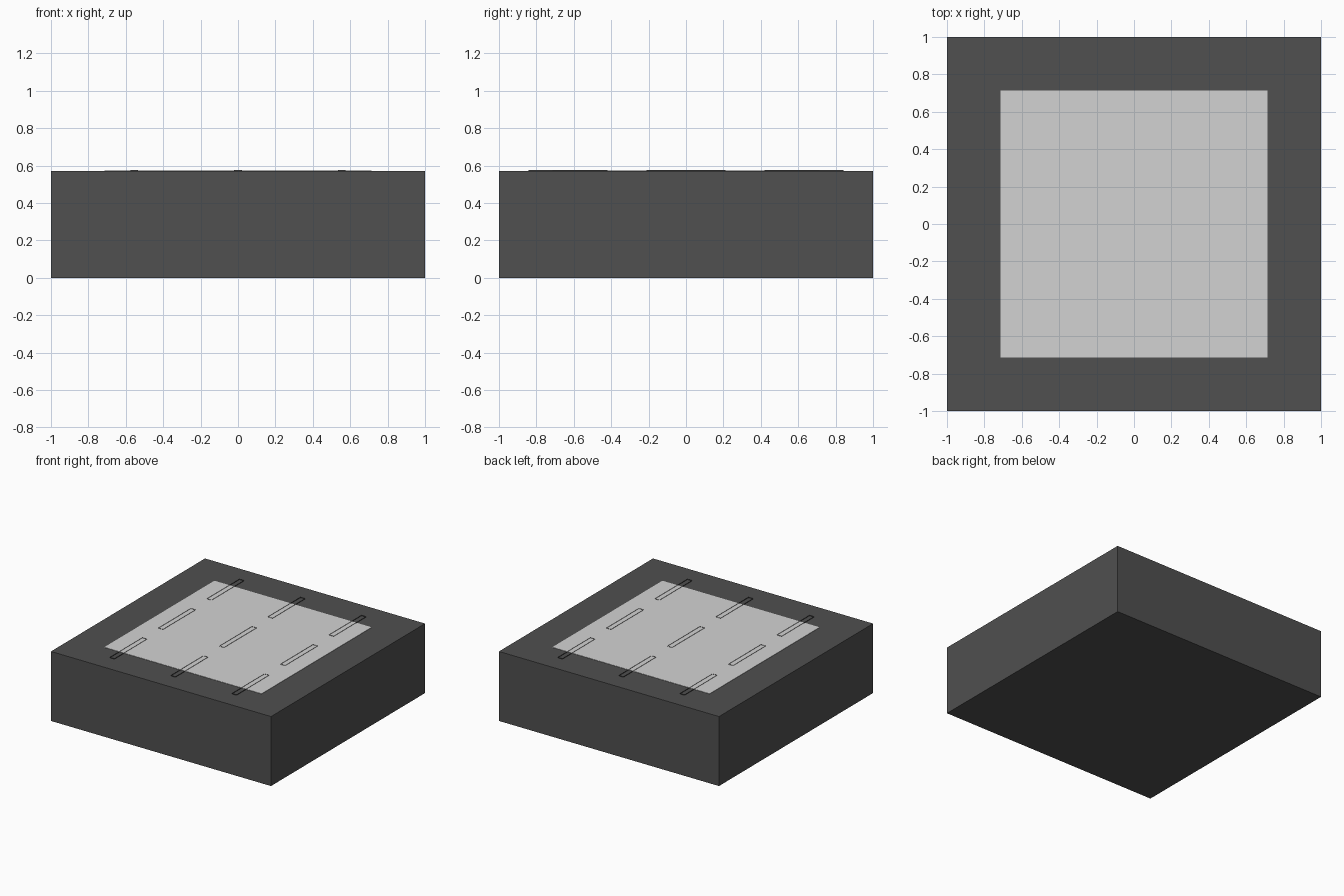
import bpy, bmesh

if "Cube" in bpy.data.objects:
    bpy.data.objects.remove(bpy.data.objects["Cube"])


def material(name, v):
    m = bpy.data.materials.new(name)
    m.diffuse_color = (v, v, v, 1)
    m.use_nodes = True
    m.node_tree.nodes["Principled BSDF"].inputs["Base Color"].default_value = m.diffuse_color
    return m


dark = material("dark grey", 0.08)
light = material("light grey", 0.65)


def block(name, center, size, mat, walls_only=False):
    bm = bmesh.new()
    bmesh.ops.create_cube(bm, size=1)
    for v in bm.verts:
        v.co = [c + p * s for c, p, s in zip(center, v.co, size)]
    if walls_only:
        bm.normal_update()
        caps = [f for f in bm.faces if abs(f.normal.z) > 0.5]
        bmesh.ops.delete(bm, geom=caps, context='FACES_ONLY')
    me = bpy.data.meshes.new(name)
    bm.to_mesh(me)
    bm.free()
    me.materials.append(mat)
    ob = bpy.data.objects.new(name, me)
    bpy.context.collection.objects.link(ob)
    return ob


H = 0.571
# Solid slab and the pale square panel on its top
block("base_slab", (0, 0, H / 2), (2, 2, H), dark)
block("top_panel", (0, 0, H + 0.001), (1.43, 1.43, 0.003), light)

# Three by three grid of thin slot outlines, open at the top
for i, x in enumerate((-0.555, 0, 0.555)):
    for j, y in enumerate((-0.63, 0, 0.63)):
        block(f"slot_outline_{i}_{j}", (x, y, H + 0.002),
              (0.042, 0.422, 0.006), dark, walls_only=True)
